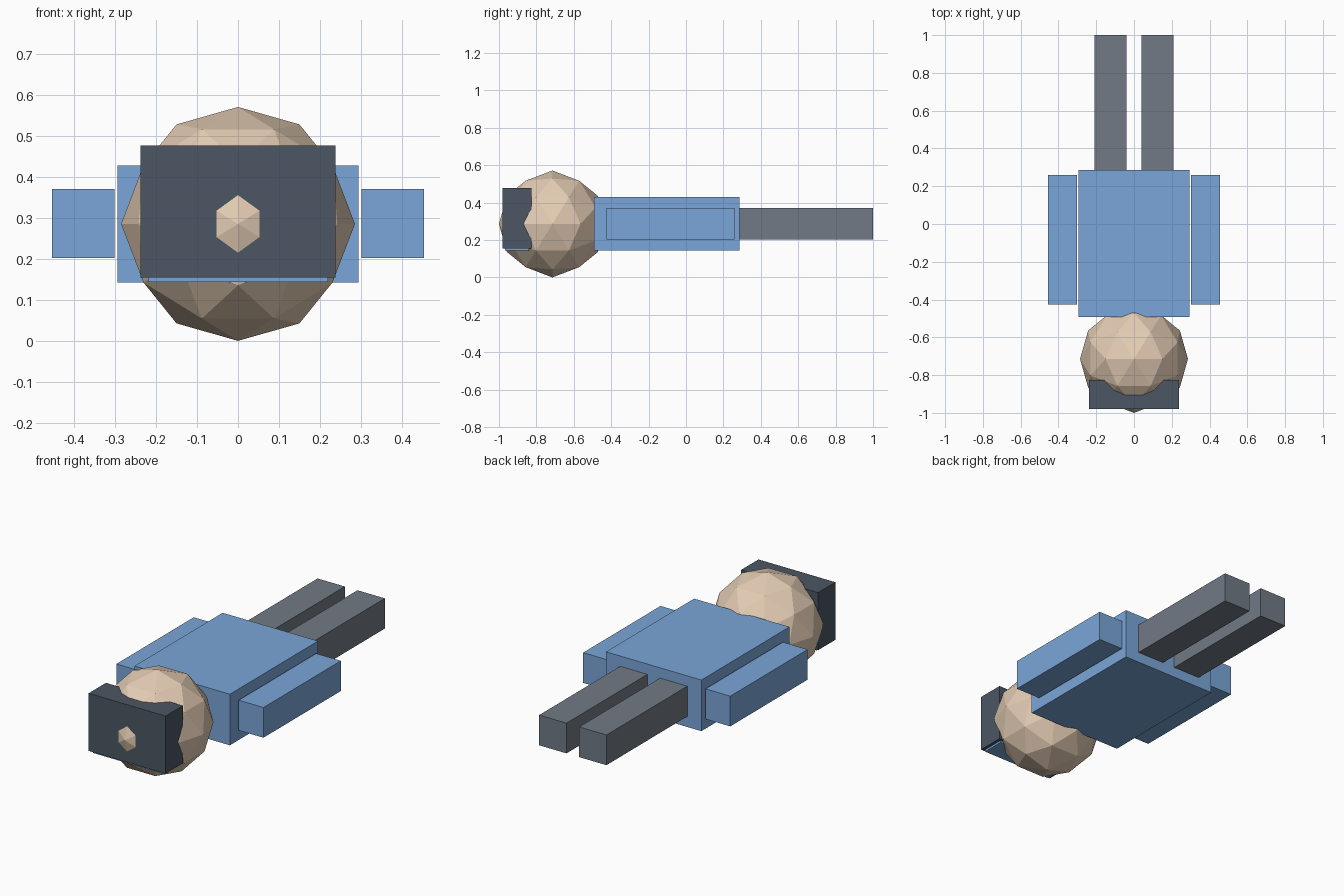
import bpy, math

if "Cube" in bpy.data.objects:
    bpy.data.objects.remove(bpy.data.objects["Cube"])

MID = 2 / 7  # height of the lying figure's centre line


def material(name, rgb):
    m = bpy.data.materials.new(name)
    m.diffuse_color = (*rgb, 1)
    m.use_nodes = True
    m.node_tree.nodes["Principled BSDF"].inputs["Base Color"].default_value = m.diffuse_color
    return m


cloth = material("blue_cloth", (0.195, 0.381, 0.687))
trousers = material("grey_cloth", (0.168, 0.195, 0.235))
dark = material("dark_grey", (0.072, 0.096, 0.125))
skin = material("skin", (0.77, 0.60, 0.45))


def box(name, x, y, z, mat):
    """Box from (min, max) ranges on each axis."""
    bpy.ops.mesh.primitive_cube_add(size=1, location=[sum(r) / 2 for r in (x, y, z)])
    ob = bpy.context.object
    ob.name = name
    ob.scale = [r[1] - r[0] for r in (x, y, z)]
    bpy.ops.object.transform_apply(location=False, rotation=False, scale=True)
    ob.data.materials.append(mat)
    return ob


# Head: faceted ball, turned so an edge midpoint faces each axis
bpy.ops.mesh.primitive_ico_sphere_add(
    subdivisions=2, radius=MID, location=(0, -1 + MID, MID),
    rotation=(0, -math.atan2(0.5257, 0.8507), 0))
head = bpy.context.object
head.name = "head"
head.data.materials.append(skin)

# Block over the top of the head, with the thin band peeking out beneath it
box("head_block", (-0.238, 0.238), (-0.98, -0.827), (0.155, 0.477), dark)
box("head_block_band", (-0.22, 0.22), (-0.968, -0.84), (0.144, 0.19), cloth)

# Torso
box("torso", (-0.295, 0.295), (-0.493, MID), (MID / 2, MID * 1.5), cloth)

# Arms and legs, one of each per side
for side, s in (("left", -1), ("right", 1)):
    limb_z = (0.202, 0.371)
    box(side + "_arm", sorted((s * 0.302, s * 0.455)), (-0.425, 0.259), limb_z, cloth)
    box(side + "_leg", sorted((s * 0.039, s * 0.208)), (MID, 1.0), limb_z, trousers)
